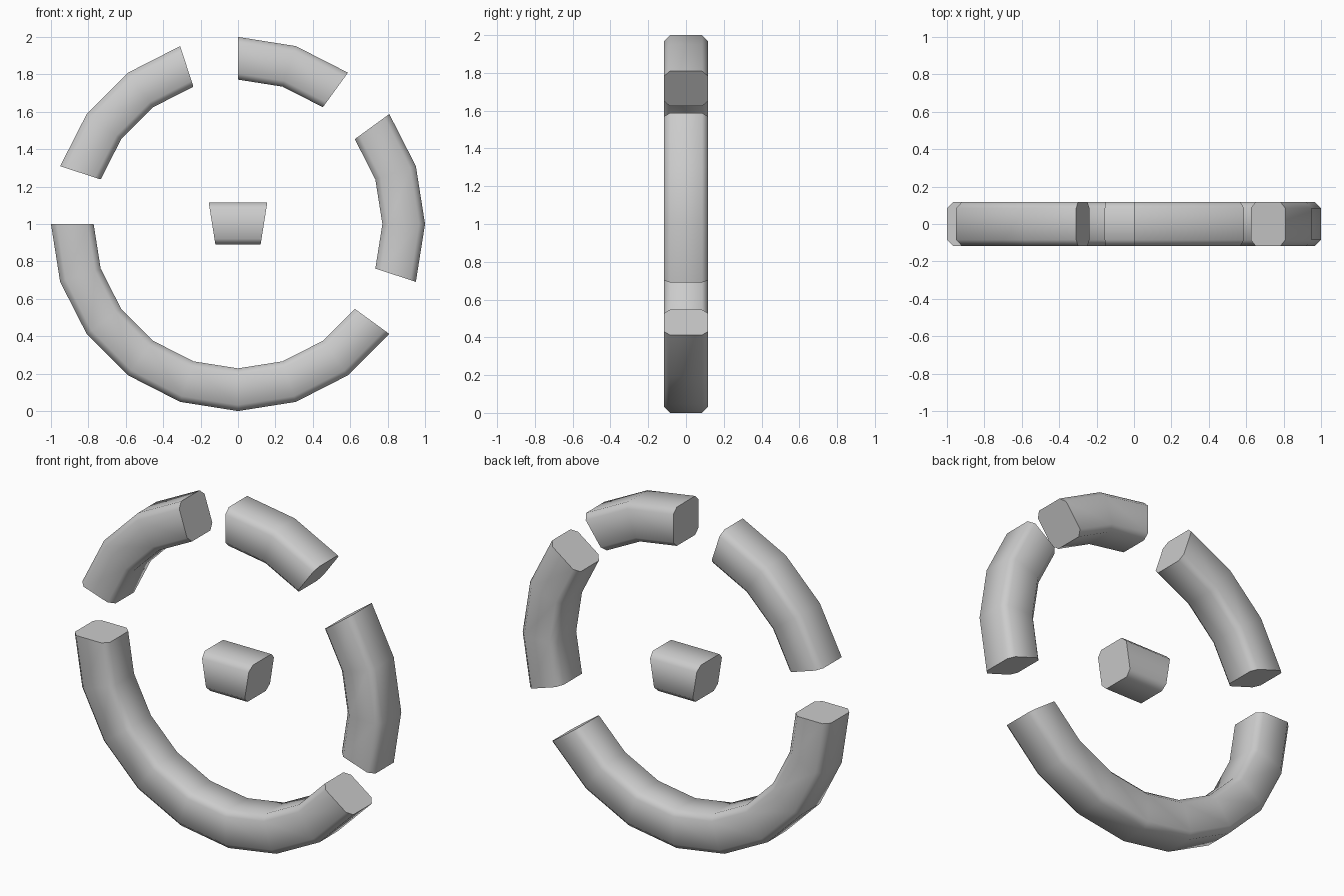
import bpy, bmesh
from math import cos, sin, radians

if "Cube" in bpy.data.objects:
    bpy.data.objects.remove(bpy.data.objects["Cube"])

STEP = 18            # ring is a 20-sided polygon
RO, RI, H = 1.0, 0.772, 0.117
C = 0.032            # corner chamfer
# chamfered square cross-section: (radius, depth)
PROFILE = [(RO, -H + C), (RO, H - C), (RO - C, H), (RI + C, H),
           (RI, H - C), (RI, -H + C), (RI + C, -H), (RO - C, -H)]


def arc(name, start, count, centre_z=1.0):
    """Sweep the profile through count ring segments, capped at both ends."""
    bm = bmesh.new()
    rings = []
    for i in range(count + 1):
        a = radians(start + i * STEP)
        rings.append([bm.verts.new((r * cos(a), y, centre_z + r * sin(a)))
                      for r, y in PROFILE])
    n = len(PROFILE)
    sides = []
    for a, b in zip(rings, rings[1:]):
        for k in range(n):
            sides.append(bm.faces.new((a[k], a[(k + 1) % n], b[(k + 1) % n], b[k])))
    caps = [bm.faces.new(rings[0]), bm.faces.new(rings[-1])]
    bmesh.ops.recalc_face_normals(bm, faces=bm.faces)
    for f in sides:
        f.smooth = True
    for f in caps:
        for e in f.edges:
            e.smooth = False
    me = bpy.data.meshes.new(name)
    bm.to_mesh(me)
    bm.free()
    ob = bpy.data.objects.new(name, me)
    bpy.context.collection.objects.link(ob)
    return ob


# broken ring
arc("ring_bottom_arc", 180, 8)
arc("ring_right_arc", -18, 3)
arc("ring_top_right_arc", 54, 2)
arc("ring_top_left_arc", 108, 3)

# single ring segment placed in the middle
mid = (RO * cos(radians(9)) + RI * cos(radians(9))) / 2
arc("centre_block", 81, 1, 1.002 - mid)
